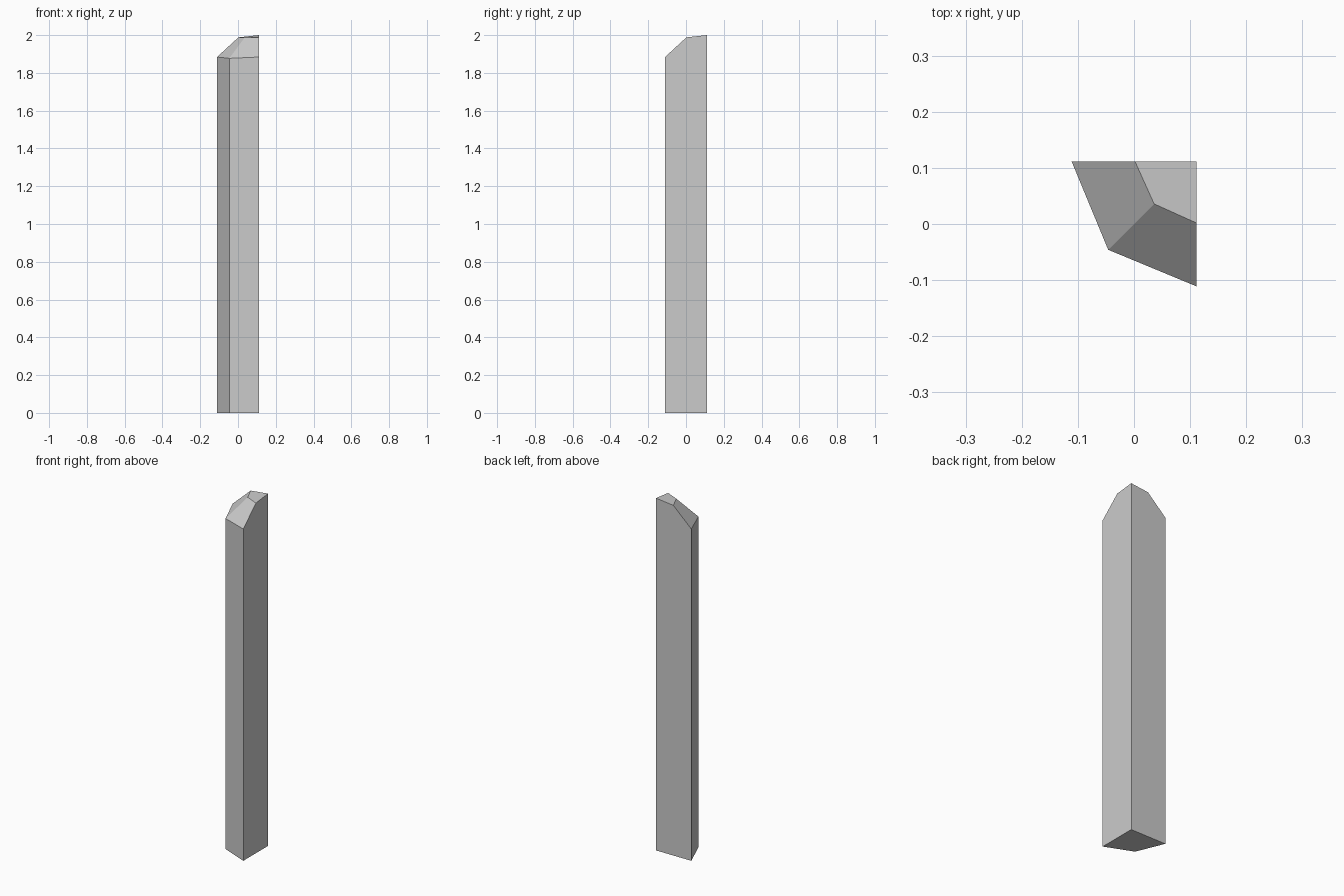
import bpy, bmesh, math

if "Cube" in bpy.data.objects:
    bpy.data.objects.remove(bpy.data.objects["Cube"])

# Quarter of an octagonal crystal: rings swept about the corner axis
AXIS = 0.111
ANGLES = (180, 225, 270)
# (radius, height at the two flat sides, height at the middle edge)
RINGS = [(0.222, 0.0, 0.0), (0.222, 1.884, 1.877), (0.109, 1.988, 1.988)]

bm = bmesh.new()
bottom = bm.verts.new((AXIS, AXIS, 0))
apex = bm.verts.new((AXIS, AXIS, 2))

rings = []
for radius, z_side, z_mid in RINGS:
    ring = []
    for a in ANGLES:
        t = math.radians(a)
        r = radius * 0.975 if (a == 225 and radius < 0.2) else radius
        z = z_mid if a == 225 else z_side
        ring.append(bm.verts.new((AXIS + r * math.cos(t), AXIS + r * math.sin(t), z)))
    rings.append(ring)

# Outer walls and bevelled shoulder
for low, high in zip(rings, rings[1:]):
    for i in range(2):
        bm.faces.new((low[i], low[i + 1], high[i + 1], high[i]))

# Tip, base and the two flat cut sides
bm.faces.new(rings[-1] + [apex])
bm.faces.new(rings[0] + [bottom])
for side in (0, 2):
    bm.faces.new([bottom] + [ring[side] for ring in rings] + [apex])

bmesh.ops.recalc_face_normals(bm, faces=bm.faces[:])
mesh = bpy.data.meshes.new("corner_post")
bm.to_mesh(mesh)
bm.free()
bpy.context.collection.objects.link(bpy.data.objects.new("corner_post", mesh))
